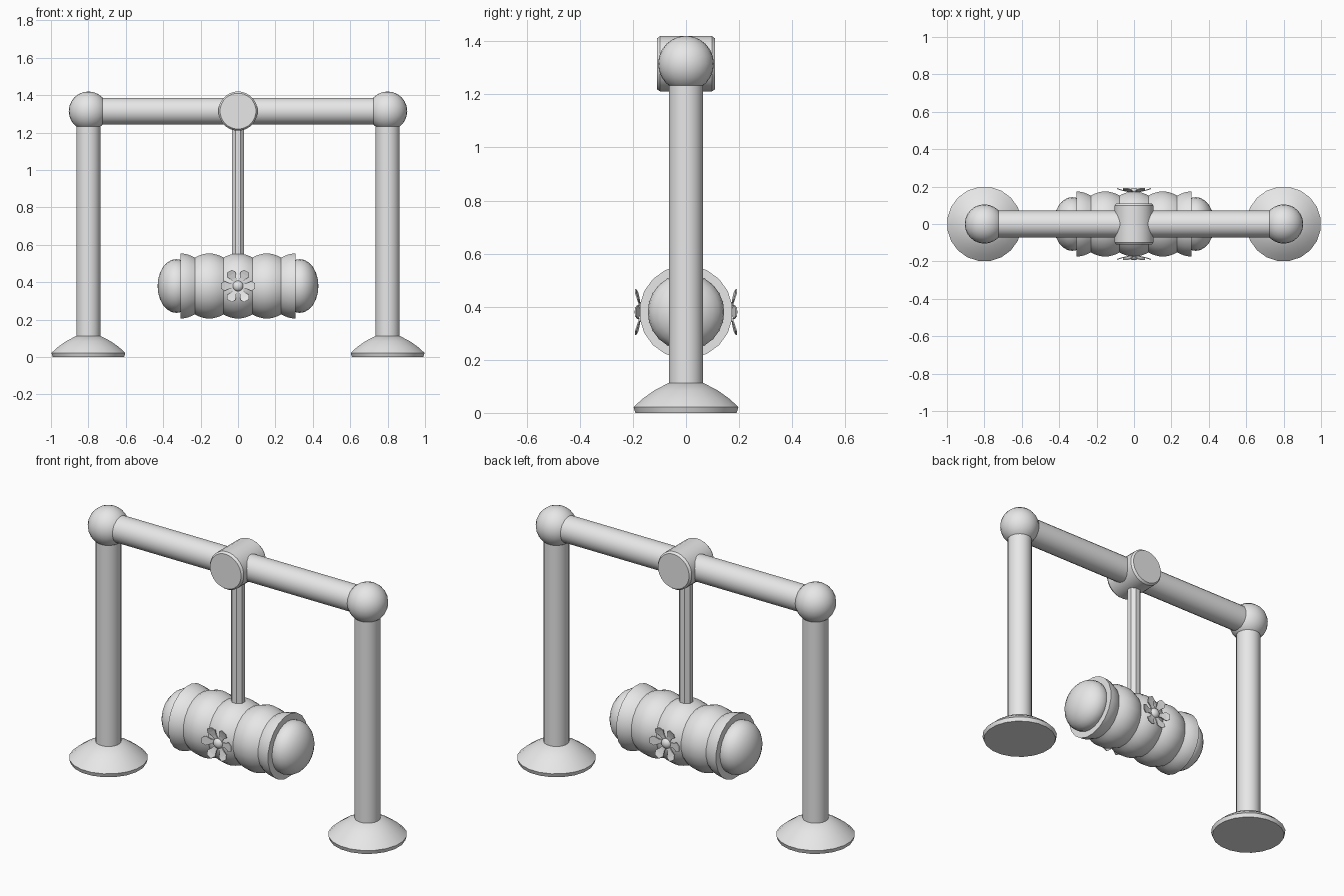
import bpy, bmesh, math
from mathutils import Matrix, Vector

cube = bpy.data.objects.get("Cube")
if cube:
    bpy.data.objects.remove(cube, do_unlink=True)

grey = bpy.data.materials.new("light_grey")
grey.use_nodes = True
grey.diffuse_color = (0.8, 0.8, 0.8, 1)
grey.node_tree.nodes["Principled BSDF"].inputs["Base Color"].default_value = (0.8, 0.8, 0.8, 1)

AXES = {
    "x": Matrix.Rotation(math.pi / 2, 4, "Y"),
    "y": Matrix.Rotation(-math.pi / 2, 4, "X"),
    "z": Matrix.Identity(4),
}


def finish(name, bm, smooth=True):
    bmesh.ops.recalc_face_normals(bm, faces=bm.faces)
    mesh = bpy.data.meshes.new(name)
    bm.to_mesh(mesh)
    bm.free()
    mesh.materials.append(grey)
    obj = bpy.data.objects.new(name, mesh)
    bpy.context.collection.objects.link(obj)
    if smooth:
        bpy.ops.object.select_all(action="DESELECT")
        obj.select_set(True)
        bpy.context.view_layer.objects.active = obj
        bpy.ops.object.shade_smooth_by_angle(angle=math.radians(30))
    return obj


def lathe(name, profile, centre, axis="z", sides=24, smooth=True):
    """Turn (radius, height) points about an axis and cap both ends."""
    bm = bmesh.new()
    rings = []
    for r, h in profile:
        rings.append([bm.verts.new((r * math.cos(a), r * math.sin(a), h))
                      for a in (math.tau * (i + 0.5) / sides for i in range(sides))])
    for low, high in zip(rings, rings[1:]):
        for i in range(sides):
            j = (i + 1) % sides
            bm.faces.new((low[i], low[j], high[j], high[i]))
    bm.faces.new(rings[0])
    bm.faces.new(rings[-1])
    bm.transform(Matrix.Translation(centre) @ AXES[axis])
    return finish(name, bm, smooth)


def ball(name, centre, size, sides=24, axis="z"):
    bm = bmesh.new()
    bmesh.ops.create_uvsphere(bm, u_segments=sides, v_segments=sides // 2, radius=1)
    bm.transform(Matrix.Translation(centre) @ Matrix.Diagonal((*size, 1)) @ AXES[axis])
    return finish(name, bm)


BEAM_Z = 1.315
BARREL_Z = 0.38

# Stand: feet, posts and corner balls
for side, label in ((1, "left"), (-1, "right")):
    x = 0.8 * side
    lathe(label + "_foot", [(0.193, 0), (0.2, 0.022), (0.166, 0.053),
                            (0.122, 0.084), (0.068, 0.112)], (x, 0, 0), sides=20)
    lathe(label + "_post", [(0.065, 0.1), (0.065, BEAM_Z)], (x, 0, 0))
    ball(label + "_corner_ball", (x, 0, BEAM_Z), (0.105,) * 3)

# Crossbeam and the hub at its middle
lathe("crossbeam", [(0.072, -0.8), (0.072, 0.8)], (0, 0, BEAM_Z), "x")
lathe("hub", [(0.096, -0.11), (0.105, -0.098), (0.105, 0.098), (0.096, 0.11)],
      (0, 0, BEAM_Z), "y")

# Faceted hanger rod
lathe("hanger_rod", [(0.036, BARREL_Z), (0.036, BEAM_Z)], (0, 0, 0),
      sides=8, smooth=False)

# Barrel: a row of bulges, cut at the crest at both ends
PITCH, STEPS = 0.154, 8
barrel = []
for k in range(4 * STEPS + 1):
    x = PITCH * (k / STEPS - 2)
    offset = (x / PITCH + 0.5) % 1 - 0.5
    barrel.append((0.176 - 0.022 * (2 * offset) ** 2, x))
lathe("barrel", barrel, (0, 0, BARREL_Z), "x", sides=20)

# Rounded barrel ends
for side, label in ((1, "left"), (-1, "right")):
    ball(label + "_barrel_cap", (0.33 * side, 0, BARREL_Z), (0.1, 0.144, 0.144), axis="x")

# Flowers: six flared petals around a small knob, front and back
for side, label in ((-1, "front"), (1, "back")):
    bm = bmesh.new()
    outline = [(0.015, 0.011), (0.045, 0.014), (0.07, 0.026), (0.091, 0.015)]
    for i in range(6):
        turn = Matrix.Rotation(math.tau * i / 6, 4, "Y")
        rows = []
        for r, w in outline:
            y = side * (0.174 + 2.2 * r * r)
            rows.append([bm.verts.new(turn @ Vector((r, y + d, s * w)))
                         for s, d in ((-1, 0), (1, 0), (1, -side * 0.005), (-1, -side * 0.005))])
        for a, b in zip(rows, rows[1:]):
            for j in range(4):
                n = (j + 1) % 4
                bm.faces.new((a[j], a[n], b[n], b[j]))
        bm.faces.new(rows[0])
        bm.faces.new(rows[-1])
    bm.transform(Matrix.Translation((0, 0, BARREL_Z)))
    finish(label + "_flower_petals", bm, smooth=False)
    ball(label + "_flower_knob", (0, side * 0.172, BARREL_Z), (0.029, 0.022, 0.029),
         sides=16, axis="y")
